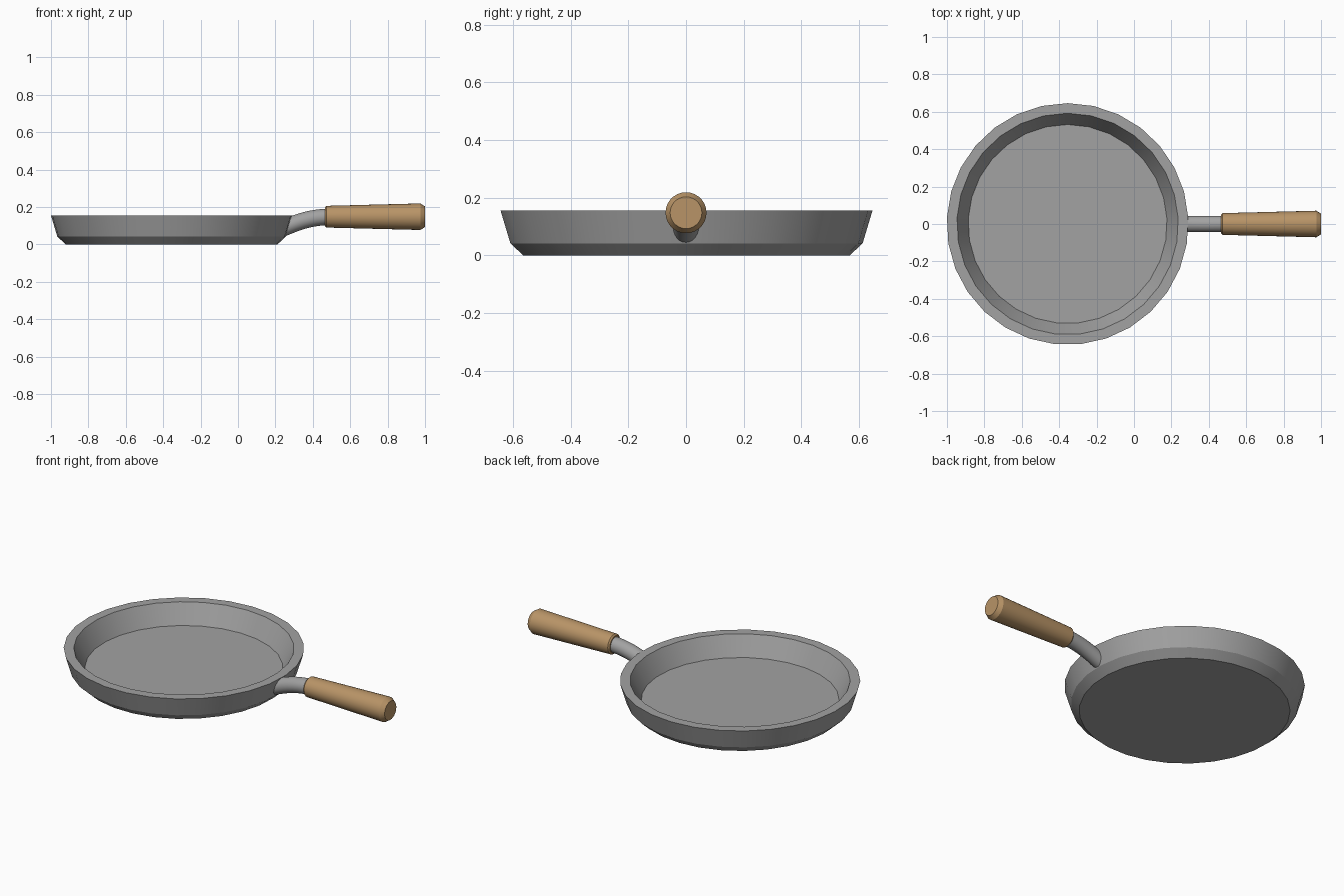
import bpy, bmesh, math
from mathutils import Vector

if "Cube" in bpy.data.objects:
    bpy.data.objects.remove(bpy.data.objects["Cube"])


def material(name, rgb):
    m = bpy.data.materials.new(name)
    m.diffuse_color = (*rgb, 1)
    m.use_nodes = True
    m.node_tree.nodes["Principled BSDF"].inputs["Base Color"].default_value = m.diffuse_color
    return m


metal = material("grey metal", (0.36, 0.36, 0.36))
wood = material("light wood", (0.48, 0.295, 0.135))


def skin(name, rings, sides, mat, start=0.0):
    """Skin rings given as (centre, side axis, up axis, radius), capping both ends."""
    bm = bmesh.new()
    loops = []
    for c, u, v, r in rings:
        loops.append([bm.verts.new(c + r * (u * math.cos(a) + v * math.sin(a)))
                      for a in (start + 2 * math.pi * i / sides for i in range(sides))])
    for a, b in zip(loops, loops[1:]):
        for i in range(sides):
            j = (i + 1) % sides
            bm.faces.new((a[i], a[j], b[j], b[i]))
    bm.faces.new(loops[0])
    bm.faces.new(loops[-1])
    bmesh.ops.recalc_face_normals(bm, faces=bm.faces)
    me = bpy.data.meshes.new(name)
    bm.to_mesh(me)
    bm.free()
    me.materials.append(mat)
    ob = bpy.data.objects.new(name, me)
    bpy.context.collection.objects.link(ob)
    bpy.ops.object.select_all(action='DESELECT')
    ob.select_set(True)
    bpy.context.view_layer.objects.active = ob
    bpy.ops.object.shade_smooth_by_angle(angle=math.radians(25))
    return ob


X, Y, Z = Vector((1, 0, 0)), Vector((0, 1, 0)), Vector((0, 0, 1))

# Pan body: outer wall, flat rim, inner wall and floor turned about z
pan_profile = [(0.567, 0.0), (0.612, 0.042), (0.646, 0.155), (0.592, 0.155), (0.532, 0.042)]
skin("pan", [(Vector((-0.355, 0, z)), X, Y, r) for r, z in pan_profile], 29, metal, math.pi / 2)

# Curved stem from pan wall into the handle
p = [Vector((0.24, 0, 0.086)), Vector((0.31, 0, 0.115)),
     Vector((0.38, 0, 0.146)), Vector((0.50, 0, 0.148))]
rings = []
for i in range(9):
    t = i / 8
    s = 1 - t
    c = p[0] * s**3 + 3 * p[1] * s * s * t + 3 * p[2] * s * t * t + p[3] * t**3
    d = ((p[1] - p[0]) * s * s + 2 * (p[2] - p[1]) * s * t + (p[3] - p[2]) * t * t).normalized()
    rings.append((c, Y, d.cross(Y), 0.044))
skin("stem", rings, 24, metal)

# Wooden grip turned about x
grip = [(0.465, 0.050), (0.473, 0.058), (0.975, 0.071), (1.0, 0.055)]
skin("handle", [(Vector((x, 0, 0.148)), Y, Z, r) for x, r in grip], 28, wood)
